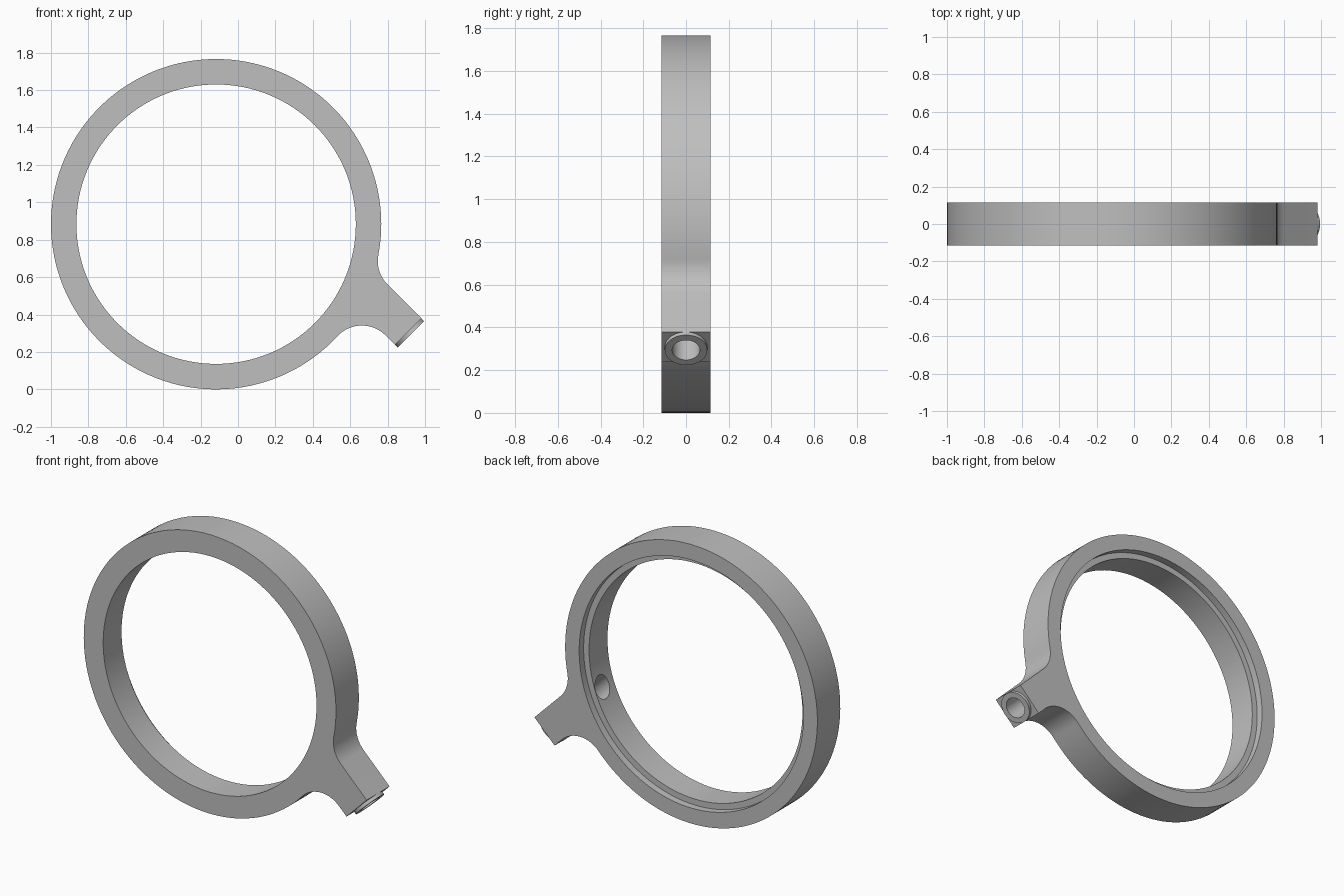
import bpy, bmesh
from math import sin, cos, asin, sqrt, pi, radians
from mathutils import Vector, Matrix

if "Cube" in bpy.data.objects:
    bpy.data.objects.remove(bpy.data.objects["Cube"], do_unlink=True)

CENTRE = Vector((-0.117, 0, 0.883))
R_OUT, R_IN, R_STEP = 0.883, 0.747, 0.785
HALF = 0.1145              # half thickness of the ring
STEP = 0.045               # depth of the rear rebate
AXIS, HALF_STEM = 0.32, 0.1  # stem offset from the ring centre, half width
STEM_END, COLLAR_END = 1.133, 1.153
FILLET = 0.178

# Local frame: u runs along the stem, n across it
U = Vector((1, 0, -1)).normalized()
N = Vector((1, 0, 1)).normalized()

grey = bpy.data.materials.new("light_grey")
grey.use_nodes = True
colour = (0.52, 0.52, 0.52, 1)
grey.diffuse_color = colour
grey.node_tree.nodes["Principled BSDF"].inputs["Base Color"].default_value = colour


def place(u, n, y=0):
    return CENTRE + U * u + N * n + Vector((0, y, 0))


def arc(cu, cn, r, a0, a1, count):
    return [(cu + r * cos(a0 + (a1 - a0) * i / count),
             cn + r * sin(a0 + (a1 - a0) * i / count)) for i in range(count + 1)]


def add_object(name, bm):
    bmesh.ops.recalc_face_normals(bm, faces=bm.faces)
    mesh = bpy.data.meshes.new(name)
    bm.to_mesh(mesh)
    bm.free()
    mesh.materials.append(grey)
    obj = bpy.data.objects.new(name, mesh)
    bpy.context.collection.objects.link(obj)
    return obj


def cylinder(name, start, end, radius, sides):
    bm = bmesh.new()
    direction = end - start
    turn = direction.to_track_quat('Z', 'Y').to_matrix().to_4x4()
    bmesh.ops.create_cone(bm, cap_ends=True, segments=sides, radius1=radius,
                          radius2=radius, depth=direction.length,
                          matrix=Matrix.Translation((start + end) / 2) @ turn)
    return add_object(name, bm)


def combine(target, tool, operation):
    mod = target.modifiers.new(operation.lower(), 'BOOLEAN')
    mod.object, mod.operation, mod.solver = tool, operation, 'EXACT'
    bpy.context.view_layer.objects.active = target
    bpy.ops.object.modifier_apply(modifier=mod.name)
    bpy.data.objects.remove(tool, do_unlink=True)


# Outline: ring arc, then both concave fillets running into the stem
reach = R_OUT + FILLET
top, bottom = AXIS + HALF_STEM, AXIS - HALF_STEM
n_top, n_bot = top + FILLET, bottom - FILLET
a_top, a_bot = asin(n_top / reach), asin(n_bot / reach)
u_top, u_bot = sqrt(reach**2 - n_top**2), sqrt(reach**2 - n_bot**2)
outline = arc(0, 0, R_OUT, a_top, a_bot + 2 * pi, 120)
outline += arc(u_bot, n_bot, FILLET, a_bot + pi, pi / 2, 20)[1:]
outline += [(STEM_END, bottom), (STEM_END, top)]
outline += arc(u_top, n_top, FILLET, 1.5 * pi, a_top + pi, 20)[:-1]

bm = bmesh.new()
face = bm.faces.new([bm.verts.new(place(u, n, -HALF)) for u, n in outline])
side = bmesh.ops.extrude_face_region(bm, geom=[face])
bmesh.ops.translate(bm, vec=(0, 2 * HALF, 0),
                    verts=[v for v in side["geom"] if isinstance(v, bmesh.types.BMVert)])
body = add_object("ring_with_stem", bm)

# Raised collar on the stem end
combine(body, cylinder("collar", place(STEM_END - 0.03, AXIS), place(COLLAR_END, AXIS),
                       HALF_STEM - 0.0005, 48), 'UNION')

# Main bore, rear rebate and the hole through the stem
combine(body, cylinder("bore", place(0, 0, -1), place(0, 0, 1), R_IN, 128), 'DIFFERENCE')
combine(body, cylinder("rebate", place(0, 0, HALF - STEP), place(0, 0, 1), R_STEP, 128), 'DIFFERENCE')
combine(body, cylinder("stem_hole", place(0.45, AXIS), place(1.4, AXIS), 0.065, 40), 'DIFFERENCE')

bpy.ops.object.select_all(action='DESELECT')
body.select_set(True)
bpy.context.view_layer.objects.active = body
bpy.ops.object.shade_smooth_by_angle(angle=radians(30))
